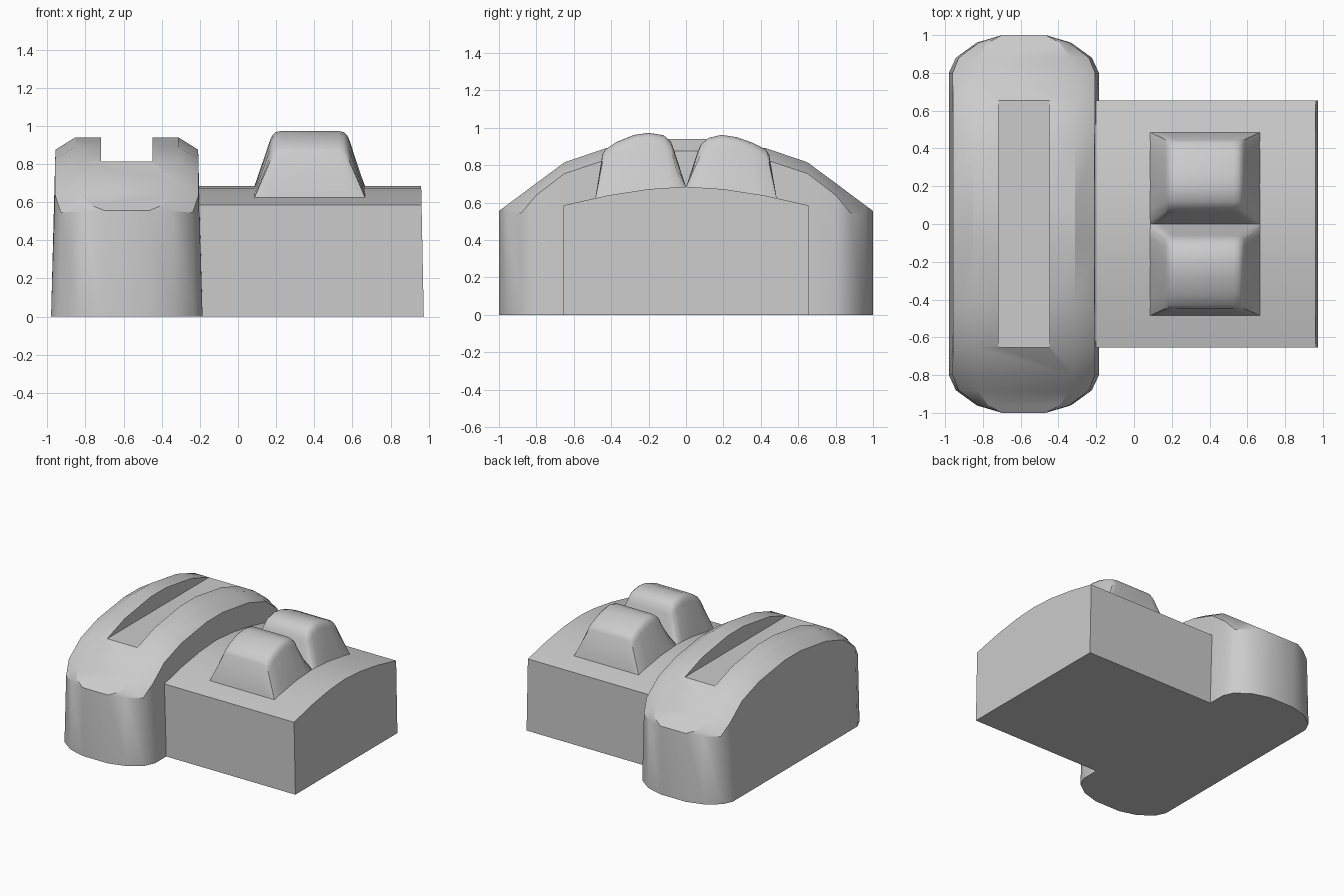
import bpy, bmesh, math

if "Cube" in bpy.data.objects:
    bpy.data.objects.remove(bpy.data.objects["Cube"])


def finish(name, bm, angle=30):
    bmesh.ops.recalc_face_normals(bm, faces=bm.faces)
    me = bpy.data.meshes.new(name)
    bm.to_mesh(me)
    bm.free()
    ob = bpy.data.objects.new(name, me)
    bpy.context.collection.objects.link(ob)
    smooth(ob, angle)
    return ob


def smooth(ob, angle=30):
    ob.data.shade_smooth()
    ob.data.set_sharp_from_angle(angle=math.radians(angle))


def loft(name, sections):
    """Skin closed sections of equal length and cap both ends."""
    bm = bmesh.new()
    rings = [[bm.verts.new(p) for p in s] for s in sections]
    n = len(rings[0])
    for a, b in zip(rings, rings[1:]):
        for i in range(n):
            j = (i + 1) % n
            bm.faces.new((a[i], a[j], b[j], b[i]))
    bm.faces.new(rings[0])
    bm.faces.new(rings[-1])
    bmesh.ops.remove_doubles(bm, verts=bm.verts, dist=0.0005)
    return finish(name, bm)


def interp(table, t):
    for (a, va), (b, vb) in zip(table, table[1:]):
        if t <= b:
            return va + (vb - va) * (t - a) / (b - a)
    return table[-1][1]


# Long domed housing: y, base half width, top half width, edge z, shoulder half width, crown z
CX = -0.583
half = [(1.0, .115, .115, .555, .115, .555), (.96, .25, .24, .552, .19, .585),
        (.88, .36, .345, .545, .245, .644), (.80, .397, .377, .64, .262, .704),
        (.65, .397, .376, .755, .27, .815), (.43, .397, .375, .828, .27, .89),
        (.10, .397, .374, .875, .27, .94)]
stations = [(-h[0],) + h[1:] for h in half] + half[::-1]
housing = loft("domed_housing", [
    [(CX - w0, y, 0), (CX - w1, y, e), (CX - s, y, c),
     (CX + s, y, c), (CX + w1, y, e), (CX + w0, y, 0)]
    for y, w0, w1, e, s, c in stations])

# Slot cut along the crown
bpy.ops.mesh.primitive_cube_add(size=1, location=(CX, 0, .813 + .2))
cutter = bpy.context.object
cutter.name = "slot_cutter"
cutter.scale = (.27, 1.5, .4)
cutter.hide_render = True
mod = housing.modifiers.new("slot", 'BOOLEAN')
mod.operation = 'DIFFERENCE'
mod.solver = 'EXACT'
mod.object = cutter
bpy.context.view_layer.objects.active = housing
bpy.ops.object.modifier_apply(modifier=mod.name)
bpy.data.objects.remove(cutter)
smooth(housing)

# Low block with a gently arched roof
roof = [(0, .685), (.2, .672), (.42, .638), (.655, .585)]
arch = [(-y, z) for y, z in roof[:0:-1]] + roof
outline = [(-.655, 0)] + arch + [(.655, 0)]
loft("arched_block", [[(x0 + k * z, y, z) for y, z in outline]
                      for x0, k in ((-.21, 0), (.974, -.02))])


# Two tapered pillow-topped bumps
def bump(name, y0, y1, profile):
    x0, x1 = .085, .667
    xs = [(.167, .05), (.180, .022), (.198, .006), (.225, 0)]
    xs += [(x0 + x1 - x, d) for x, d in xs[::-1]]
    bm = bmesh.new()
    grid = [[bm.verts.new((x, y, z - d)) for y, z in profile] for x, d in xs]
    for a, b in zip(grid, grid[1:]):
        for i in range(len(a) - 1):
            bm.faces.new((a[i], a[i + 1], b[i + 1], b[i]))
    rim = (grid[0][:-1] + [c[-1] for c in grid[:-1]]
           + grid[-1][:0:-1] + [c[0] for c in grid[:0:-1]])
    # Drop the rim to a wider footprint on the roof
    xa, xb, ya, yb = xs[0][0], xs[-1][0], profile[0][0], profile[-1][0]
    base = []
    for v in rim:
        x = x0 + (x1 - x0) * (v.co.x - xa) / (xb - xa)
        y = y0 + (y1 - y0) * (v.co.y - ya) / (yb - ya)
        base.append(bm.verts.new((x, y, interp(arch, y) - .002)))
    for i in range(len(rim)):
        j = (i + 1) % len(rim)
        bm.faces.new((rim[i], rim[j], base[j], base[i]))
    finish(name, bm, 35)


bump("front_bump", -.485, 0, [(-.447, .86), (-.43, .885), (-.37, .925), (-.28, .961),
                              (-.2, .973), (-.12, .96), (-.08, .925), (-.062, .875)])
bump("rear_bump", 0, .485, [(.062, .87), (.08, .912), (.12, .946), (.19, .962),
                            (.27, .95), (.35, .922), (.425, .885), (.445, .855)])
